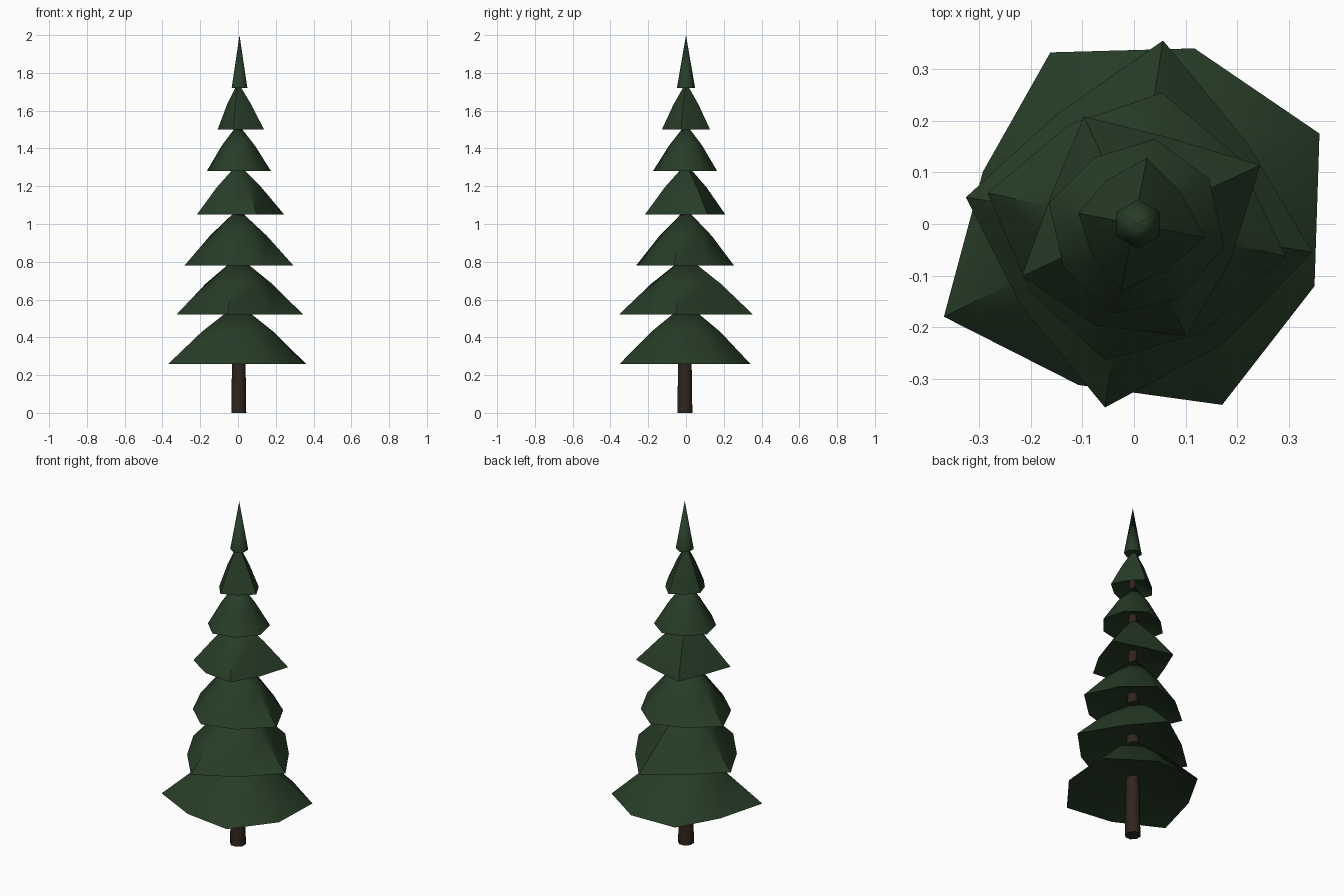
import bpy
import bmesh
from math import cos, sin, radians, pi

cube = bpy.data.objects.get("Cube")
if cube:
    bpy.data.objects.remove(cube, do_unlink=True)


def make_material(name, colour):
    mat = bpy.data.materials.new(name)
    mat.use_nodes = True
    mat.diffuse_color = colour
    shader = mat.node_tree.nodes["Principled BSDF"]
    shader.inputs["Base Color"].default_value = colour
    shader.inputs["Roughness"].default_value = 0.9
    return mat


needle_green = make_material("needle_green", (0.02, 0.045, 0.02, 1))
bark_brown = make_material("bark_brown", (0.03, 0.018, 0.012, 1))


def finish(obj, name, material, angle):
    """Name, colour and shade one part."""
    obj.name = obj.data.name = name
    obj.data.materials.append(material)
    bpy.ops.object.select_all(action="DESELECT")
    obj.select_set(True)
    bpy.context.view_layer.objects.active = obj
    bpy.ops.object.shade_smooth_by_angle(angle=radians(angle))


def cone(name, sides, r_base, r_top, bottom, top, centre, material, angle, turn=0.0):
    bpy.ops.mesh.primitive_cone_add(
        vertices=sides, radius1=r_base, radius2=r_top, depth=top - bottom,
        location=(*centre, (bottom + top) / 2), rotation=(0, 0, turn))
    finish(bpy.context.object, name, material, angle)


def branch_tier(name, bottom, top, start, radii):
    """Ragged skirt: uneven rim, bulging shoulder, peak and hollow underside."""
    bm = bmesh.new()
    height, count = top - bottom, len(radii)
    mean = sum(radii) / count

    def ring(scale, z, evenness):
        verts = []
        for i, radius in enumerate(radii):
            a = radians(start) + i * 2 * pi / count
            r = scale * (radius + (mean - radius) * evenness)
            verts.append(bm.verts.new((r * cos(a), r * sin(a), z)))
        return verts

    rim = ring(1, bottom, 0)
    shoulder = ring(0.53, bottom + height * 0.53, 0.2)
    peak = bm.verts.new((0, 0, top))
    hollow = bm.verts.new((0, 0, bottom + height * 0.3))
    for i in range(count):
        j = (i + 1) % count
        bm.faces.new((rim[i], rim[j], shoulder[j], shoulder[i]))
        bm.faces.new((shoulder[i], shoulder[j], peak))
        bm.faces.new((rim[j], rim[i], hollow))
    mesh = bpy.data.meshes.new(name)
    bm.to_mesh(mesh)
    bm.free()
    obj = bpy.data.objects.new(name, mesh)
    bpy.context.collection.objects.link(obj)
    finish(obj, name, needle_green, 50)


# Trunk, running up inside the branches
cone("trunk", 8, 0.043, 0.018, 0, 1.6, (0.004, -0.006), bark_brown, 50, pi / 8)

# Branch tiers from the ground up: bottom, top, first rim angle, rim radii
tiers = [
    (0.26, 0.58, 26, (.40, .36, .37, .31, .41, .33, .39, .37)),
    (0.52, 0.83, 36, (.27, .36, .26, .33, .27, .36, .29, .35)),
    (0.78, 1.08, 33, (.24, .26, .23, .29, .24, .27, .25, .30)),
    (1.05, 1.32, 25, (.27, .18, .23, .17, .24, .21, .24, .20)),
    (1.28, 1.53, 31, (.17, .17, .15, .17, .16, .18, .17, .18)),
    (1.50, 1.75, 34, (.11, .13, .10, .11, .10, .13, .11, .14)),
]
for number, tier in enumerate(tiers, 1):
    branch_tier(f"branch_tier_{number}", *tier)

# Pointed tip
cone("tree_tip", 6, 0.048, 0, 1.72, 2, (0.008, 0), needle_green, 65)
